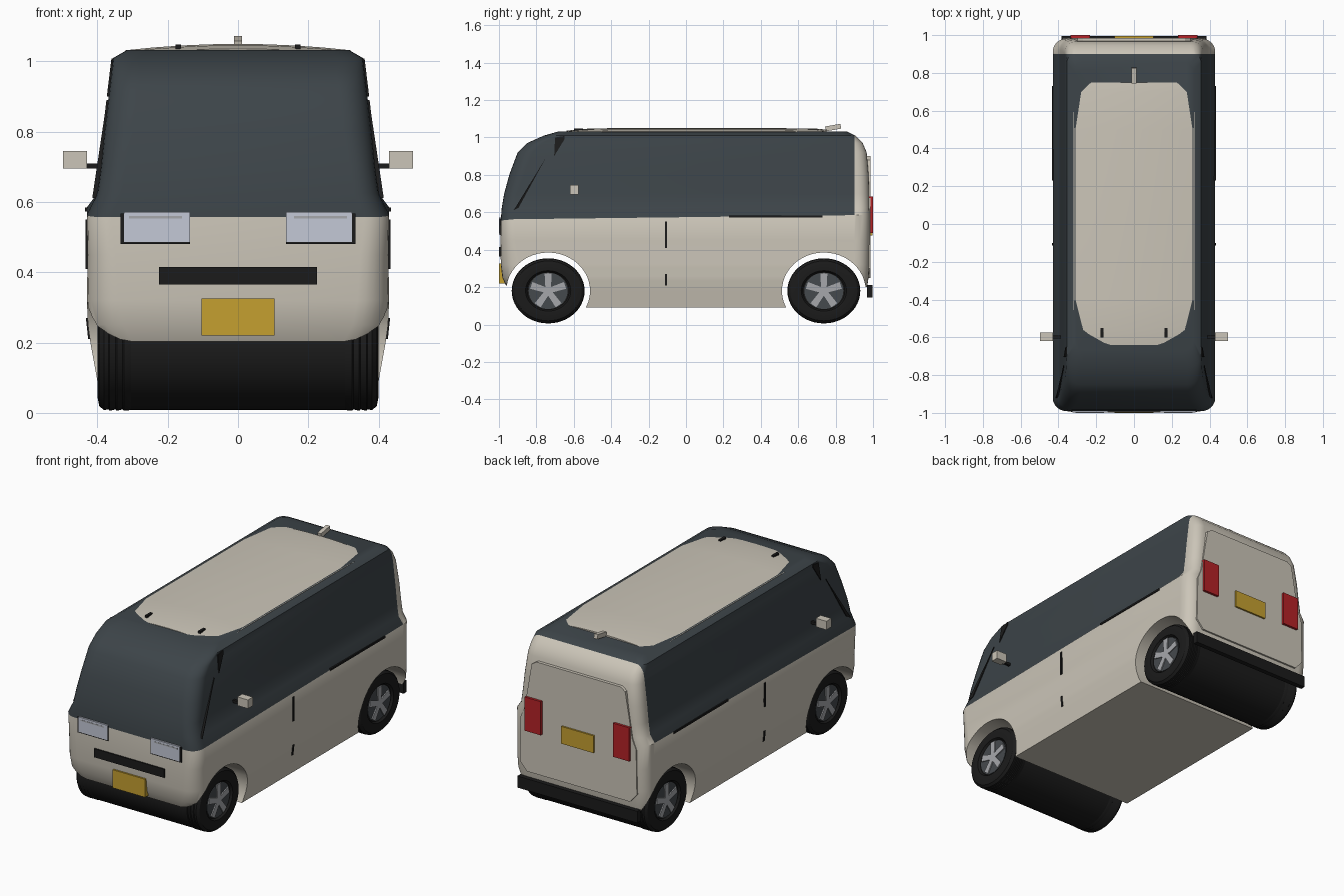
import bpy, bmesh, math
from mathutils import Vector

if "Cube" in bpy.data.objects:
    bpy.data.objects.remove(bpy.data.objects["Cube"])

def material(name, rgb):
    m = bpy.data.materials.new(name)
    m.diffuse_color = (*rgb, 1)
    m.use_nodes = True
    m.node_tree.nodes["Principled BSDF"].inputs["Base Color"].default_value = m.diffuse_color
    return m

CREAM = material("cream paint", (0.60, 0.56, 0.48))
GLASS = material("dark glass", (0.046, 0.058, 0.066))
BLACK = material("black rubber", (0.011, 0.011, 0.011))
YELLOW = material("yellow plate", (0.56, 0.35, 0.03))
RED = material("red lamp", (0.46, 0.016, 0.02))
LAMP = material("pale lamp", (0.55, 0.58, 0.67))
RIM = material("wheel grey", (0.38, 0.39, 0.41))
HUB = material("wheel dark grey", (0.06, 0.068, 0.075))

def finish(name, bm, mats, smooth=True):
    bmesh.ops.recalc_face_normals(bm, faces=bm.faces[:])
    me = bpy.data.meshes.new(name)
    bm.to_mesh(me)
    bm.free()
    ob = bpy.data.objects.new(name, me)
    bpy.context.collection.objects.link(ob)
    for m in mats:
        me.materials.append(m)
    if smooth:
        smooth_part(ob)
    return ob

def smooth_part(ob):
    bpy.ops.object.select_all(action='DESELECT')
    bpy.context.view_layer.objects.active = ob
    ob.select_set(True)
    bpy.ops.object.shade_smooth_by_angle(angle=math.radians(32))

def loft(bm, loops, closed_ends=True):
    rows = [[bm.verts.new(p) for p in lp] for lp in loops]
    n = len(rows[0])
    for a, b in zip(rows, rows[1:]):
        for i in range(n):
            j = (i + 1) % n
            bm.faces.new((a[i], a[j], b[j], b[i]))
    if closed_ends:
        bm.faces.new(rows[0])
        bm.faces.new(rows[-1])

def solid(name, loops, mat, smooth=False):
    bm = bmesh.new()
    loft(bm, loops)
    return finish(name, bm, [mat], smooth)

def box(name, x, y, z, mat, tilt=0.0):
    """Box from (min, max) pairs, optionally tilted about x."""
    c = Vector([(a + b) / 2 for a, b in (x, y, z)])
    ca, sa = math.cos(tilt), math.sin(tilt)
    def turn(px, py, pz):
        dy, dz = py - c.y, pz - c.z
        return (px, c.y + dy * ca - dz * sa, c.z + dy * sa + dz * ca)
    loops = [[turn(x[0], y[0], h), turn(x[1], y[0], h),
              turn(x[1], y[1], h), turn(x[0], y[1], h)] for h in z]
    return solid(name, loops, mat)

# Body sections: height, half width, front y, back y, front and back corner radius
BELT = 0.585
SECTIONS = [
    (0.09, .400, -.93, .945, .10, .07), (0.20, .420, -.958, .968, .12, .07),
    (0.25, .427, -.982, .976, .10, .07), (0.32, .430, -.99, .98, .09, .07),
    (0.45, .428, -.992, .982, .08, .07), (BELT, .430, -.99, .981, .07, .07),
    (.625, .400, -.985, .98, .07, .06), (.70, .390, -.972, .979, .07, .06),
    (.80, .380, -.945, .976, .08, .06), (.92, .366, -.90, .966, .08, .06),
    (.97, .360, -.85, .945, .08, .06), (1.01, .355, -.76, .905, .07, .05),
    (1.033, .315, -.68, .86, .06, .05)]

def section_loop(z, w, f, b, rf, rb, n=6):
    corners = [(w - rb, b - rb, rb, 0), (-w + rb, b - rb, rb, 90),
               (-w + rf, f + rf, rf, 180), (w - rf, f + rf, rf, 270)]
    pts = []
    for cx, cy, r, a0 in corners:
        for i in range(n + 1):
            a = math.radians(a0 + 90 * i / n)
            y = cy + r * math.sin(a)
            dip = 0.028 * max(0, min(1, (-y - 0.7) / 0.28)) if z == BELT else 0
            pts.append((cx + r * math.cos(a), y, z - dip))
    return pts

def side_x(y, z):
    """Half width of the body surface at a given y and z."""
    for s, t in zip(SECTIONS, SECTIONS[1:]):
        if s[0] <= z <= t[0]:
            k = (z - s[0]) / (t[0] - s[0])
            _, w, f, b, rf, rb = [p + (q - p) * k for p, q in zip(s, t)]
            d = max(0, f + rf - y)
            return w - rf + math.sqrt(max(0, rf * rf - d * d))

# Body shell with glass upper part and cream tail
bm = bmesh.new()
loft(bm, [section_loop(*s) for s in SECTIONS])
bmesh.ops.bisect_plane(bm, geom=bm.verts[:] + bm.edges[:] + bm.faces[:],
                       plane_co=(0, 0.9, 0), plane_no=(0, 1, 0))
for f in bm.faces:
    c = f.calc_center_median()
    f.material_index = 1 if c.z > BELT and c.y < 0.9 else 0
body = finish("body", bm, [CREAM, GLASS], False)

# Wheel arches and clipped underside at both ends
def ellipse(x, y, z, ry, rz, n=48):
    return [(x, y + ry * math.cos(2 * math.pi * i / n),
             z + rz * math.sin(2 * math.pi * i / n)) for i in range(n)]

AXLE, WZ = 0.737, 0.18
cutters = []
for s in (-1, 1):
    cutters.append(solid("arch_cutter", [ellipse(x, s * AXLE, WZ, .224, .205) for x in (-.6, .6)], CREAM))
    cutters.append(box("end_cutter", (-.6, .6), sorted((s * AXLE, s * 1.3)), (-.1, .2), CREAM))
bpy.context.view_layer.objects.active = body
for c in cutters:
    mod = body.modifiers.new("cut", 'BOOLEAN')
    mod.operation, mod.solver, mod.object = 'DIFFERENCE', 'EXACT', c
    bpy.ops.object.modifier_apply(modifier=mod.name)
    bpy.data.objects.remove(c)
smooth_part(body)

# Curved roof panel
def roof_row(y, drop):
    xs = [-.32 + .08 * i for i in range(9)]
    top = [(x, y, 1.05 - drop - .018 * (x / .32) ** 2) for x in xs]
    return top + [(x, y, 1.02) for x in reversed(xs)]
solid("roof_panel", [roof_row(y, d) for y, d in
      ((-.64, .014), (-.56, .004), (-.4, 0), (.5, 0), (.7, .003), (.75, .008))], CREAM, True)

# Rear hatch plate
hatch = [(.33, .25), (.375, .30), (.37, .56), (.345, .62), (.30, .88), (.27, .90)]
outline = hatch + [(-x, z) for x, z in reversed(hatch)]
solid("rear_hatch", [[(x, y, z) for x, z in outline] for y in (.96, .986)], CREAM)

# Wheels: full-width rollers, tyres, hubs and five spokes
TYRE = [(.29, .165), (.305, .172), (.325, .174), (.328, .170), (.345, .174), (.348, .170),
        (.365, .174), (.368, .170), (.382, .172), (.395, .160), (.40, .135), (.398, .108), (.386, .100)]
for s, end in ((-1, "front"), (1, "rear")):
    y = s * AXLE
    solid(end + "_roller", [ellipse(x, y, WZ, .192, .172) for x in (-.31, .31)], BLACK, True)
    for m, side in ((-1, "left"), (1, "right")):
        tag = end + "_" + side
        solid(tag + "_tyre", [ellipse(m * x, y, WZ, r * 1.12, r) for x, r in TYRE], BLACK, True)
        solid(tag + "_hub", [ellipse(m * x, y, WZ, .104, .097) for x in (.37, .389)], HUB, True)
        bm = bmesh.new()
        for k in range(5):
            a = math.radians(90 + 72 * k)
            u, v = (math.cos(a), math.sin(a)), (-math.sin(a), math.cos(a))
            quad = [(0, -.014), (.095, -.019), (.095, .019), (0, .014)]
            loft(bm, [[(m * x, y + r * u[0] + t * v[0], WZ + r * u[1] + t * v[1])
                       for r, t in quad] for x in (.38, .395)])
        finish(tag + "_spokes", bm, [RIM], False)

# Nose: slot, number plate, lamps
box("front_slot", (-.225, .225), (-.999, -.96), (.365, .415), BLACK)
box("front_plate", (-.104, .104), (-1.0, -.955), (.22, .325), YELLOW)
for m, side in ((-1, "left"), (1, "right")):
    def span(a, b):
        return sorted((m * a, m * b))
    box(side + "_headlamp_frame", span(.137, .334), (-.996, -.95), (.48, .568), BLACK)
    box(side + "_headlamp", span(.137, .325), (-.999, -.95), (.486, .572), LAMP)
    box(side + "_headlamp_lip", span(.16, .31), (-1.0, -.95), (.553, .56), RIM)
    box(side + "_tail_lamp", span(.232, .335), (.96, 1.0), (.49, .685), RED)
    # Mirrors on short stalks
    box(side + "_mirror", span(.43, .498), (-.62, -.575), (.695, .745), CREAM)
    box(side + "_mirror_stalk", span(.38, .437), (-.605, -.59), (.695, .71), BLACK)
    # Small roof vents
    box(side + "_roof_vent", span(.162, .178), (-.60, -.55), (1.03, 1.048), BLACK)
    # Thin side trims following the body surface
    trims = {
        "door_handle": [(-.113, .41), (-.101, .41), (-.101, .55), (-.113, .55)],
        "door_latch": [(-.113, .21), (-.101, .21), (-.101, .27), (-.113, .27)],
        "sill_trim": [(.23, .573), (.73, .573), (.73, .584), (.23, .584)],
        "lower_pillar_trim": [(-.92, .612), (-.895, .625), (-.75, .89), (-.775, .85)],
        "upper_pillar_trim": [(-.705, .90), (-.65, .99), (-.65, 1.008), (-.70, 1.0)]}
    for part, pts in trims.items():
        solid(side + "_" + part, [[(m * (side_x(y, z) + d), y, z) for y, z in pts]
                                  for d in (-.02, .005)], BLACK)

# Tail: number plate, bumper and roof fin
box("rear_plate", (-.104, .104), (.96, .996), (.475, .575), YELLOW)
box("rear_bumper", (-.385, .385), (.968, .996), (.145, .212), BLACK)
box("roof_fin", (-.012, .012), (.745, .828), (1.04, 1.066), CREAM, math.radians(10))
